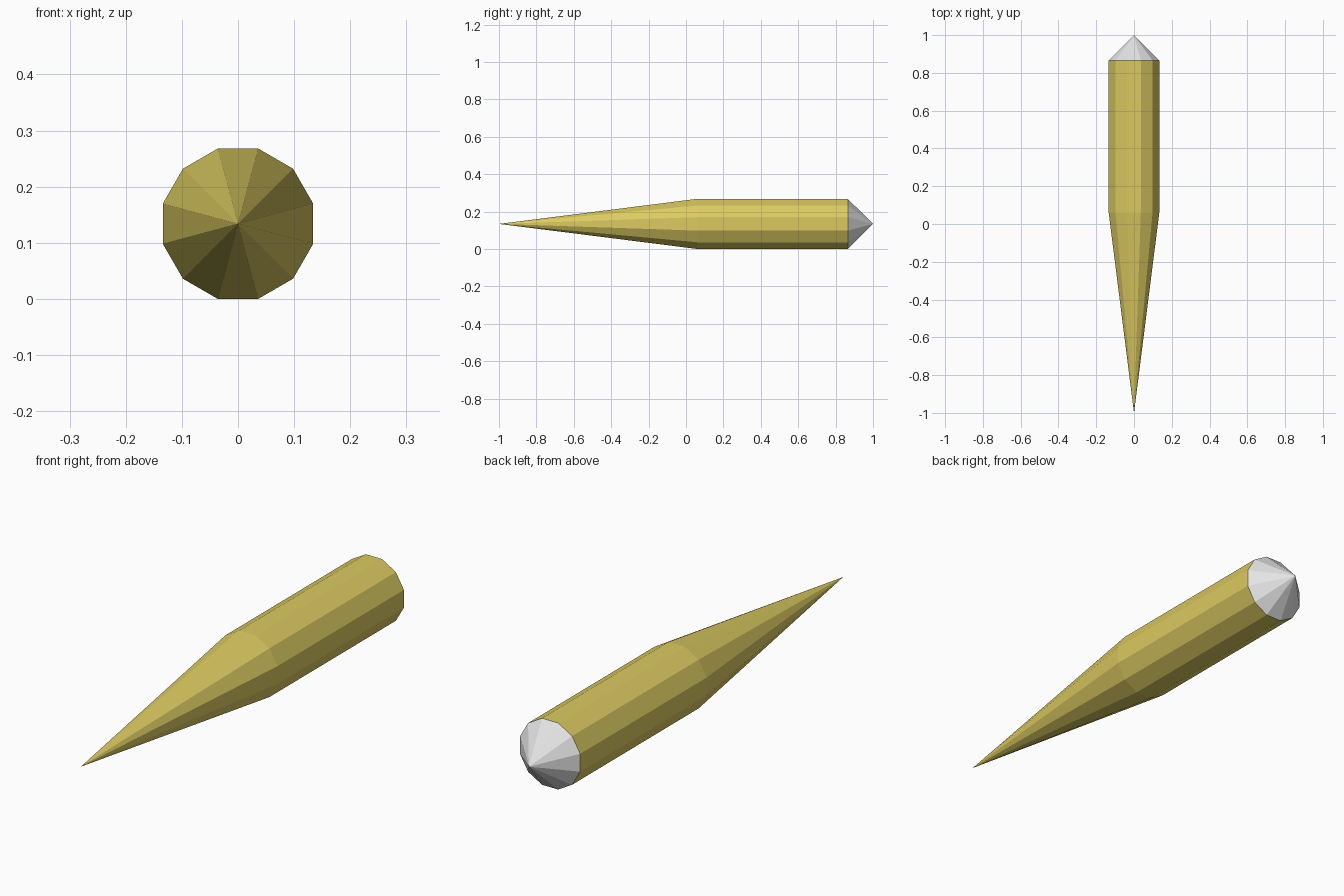
import bpy, bmesh, math

if "Cube" in bpy.data.objects:
    bpy.data.objects.remove(bpy.data.objects["Cube"])

SIDES = 12
APOTHEM = 0.134                       # flat side rests on the ground
RADIUS = APOTHEM / math.cos(math.pi / SIDES)


def material(name, rgb):
    m = bpy.data.materials.new(name)
    m.diffuse_color = (*rgb, 1.0)
    m.use_nodes = True
    m.node_tree.nodes["Principled BSDF"].inputs["Base Color"].default_value = m.diffuse_color
    return m


def ring(bm, y):
    pts = []
    for i in range(SIDES):
        a = 2 * math.pi * (i + 0.5) / SIDES
        pts.append(bm.verts.new((RADIUS * math.cos(a), y, APOTHEM + RADIUS * math.sin(a))))
    return pts


def skin(bm, a, b):
    """Join two rings, or a ring and a single point, with flat faces."""
    for i in range(SIDES):
        j = (i + 1) % SIDES
        bm.faces.new([a[i], a[j], b[j], b[i]] if len(b) > 1 else [a[i], a[j], b[0]])


def finish(name, bm, mat, outward_y):
    # orient faces away from the part's own axis point
    bm.normal_update()
    for f in bm.faces:
        c = f.calc_center_median()
        c.y -= outward_y
        c.z -= APOTHEM
        if f.normal.dot(c) < 0:
            f.normal_flip()
    me = bpy.data.meshes.new(name)
    bm.to_mesh(me)
    bm.free()
    me.materials.append(mat)
    ob = bpy.data.objects.new(name, me)
    bpy.context.collection.objects.link(ob)


yellow = material("brass yellow", (0.71, 0.59, 0.12))
grey = material("light grey", (0.78, 0.78, 0.78))

# Barrel with its long sharp point, one continuous shell
bm = bmesh.new()
rear, shoulder = ring(bm, 0.865), ring(bm, 0.06)
tip = [bm.verts.new((0, -1.0, APOTHEM))]
skin(bm, rear, shoulder)
skin(bm, shoulder, tip)
finish("pointed_body", bm, yellow, 0.3)

# Short conical end cap
bm = bmesh.new()
skin(bm, ring(bm, 0.865), [bm.verts.new((0, 1.0, APOTHEM))])
finish("end_cap", bm, grey, 0.8)
